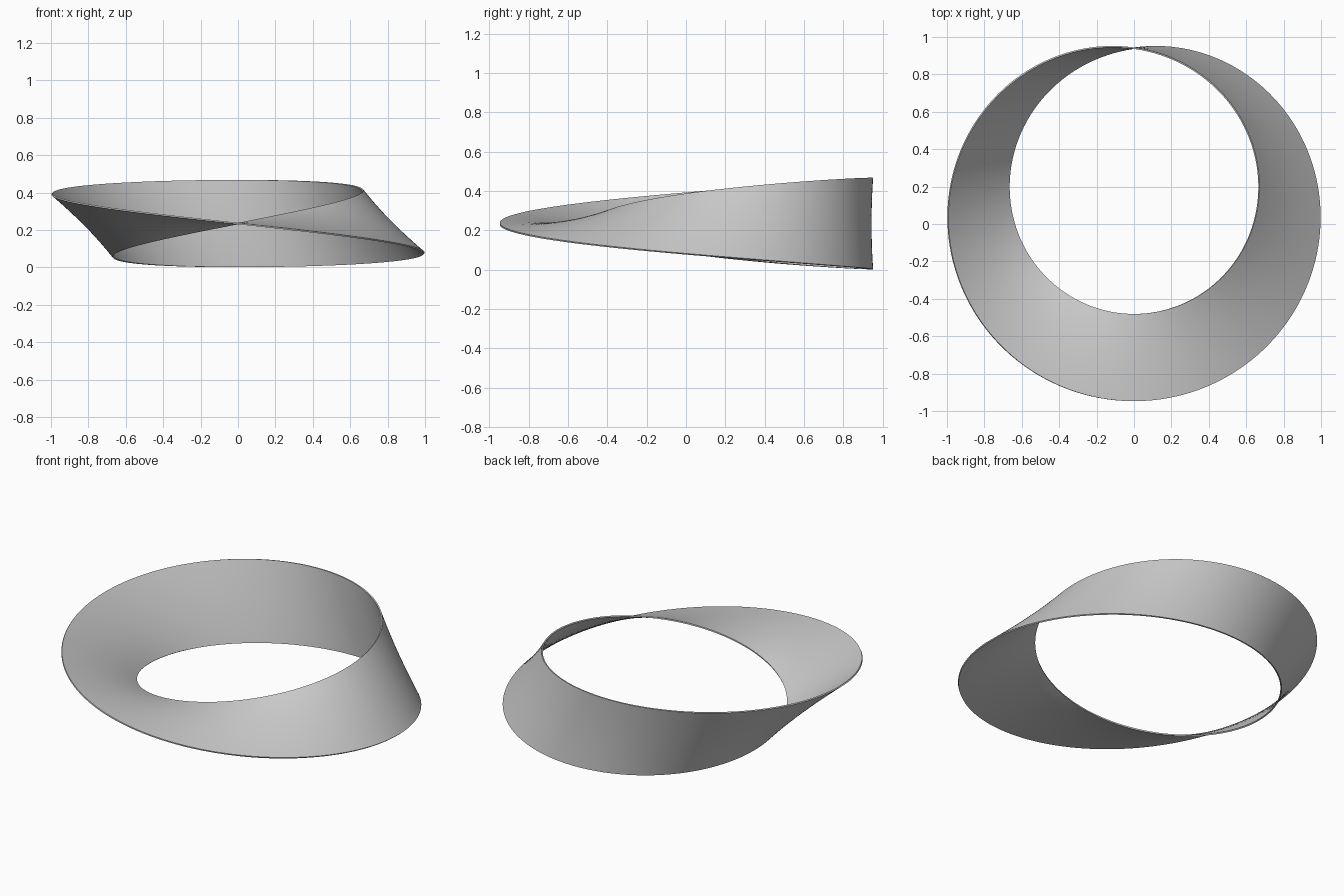
import bpy, bmesh, math

if "Cube" in bpy.data.objects:
    bpy.data.objects.remove(bpy.data.objects["Cube"])

R, W, T = 0.827, 0.233, 0.004      # centre radius, half width, half thickness
CY, CZ = 0.113, 0.235              # ring centre
STEPS, ACROSS = 240, 12

# thin rectangular cross-section (v along width, n through thickness)
vs = [-W + 2 * W * i / ACROSS for i in range(ACROSS + 1)]
section = [(v, -T) for v in vs] + [(-v, T) for v in vs]
N = len(section)

# sweep the section round the ring with one half twist
bm = bmesh.new()
rings = []
for k in range(STEPS):
    t = 2 * math.pi * k / STEPS
    c, s, a = math.cos(t / 2), math.sin(t / 2), t - math.pi / 2
    ring = []
    for v, n in section:
        r = R + v * c + n * s
        ring.append(bm.verts.new((r * math.cos(a), CY + r * math.sin(a), CZ - v * s + n * c)))
    rings.append(ring)

# close the loop: the last ring meets the first one turned by half a section
rings.append([rings[0][(i + N // 2) % N] for i in range(N)])
for p, q in zip(rings, rings[1:]):
    for i in range(N):
        j = (i + 1) % N
        bm.faces.new((p[i], p[j], q[j], q[i]))
bmesh.ops.recalc_face_normals(bm, faces=bm.faces)

mesh = bpy.data.meshes.new("twisted_band")
bm.to_mesh(mesh)
bm.free()
band = bpy.data.objects.new("twisted_band", mesh)
bpy.context.collection.objects.link(band)
bpy.context.view_layer.objects.active = band
band.select_set(True)
bpy.ops.object.shade_smooth_by_angle(angle=math.radians(40))
